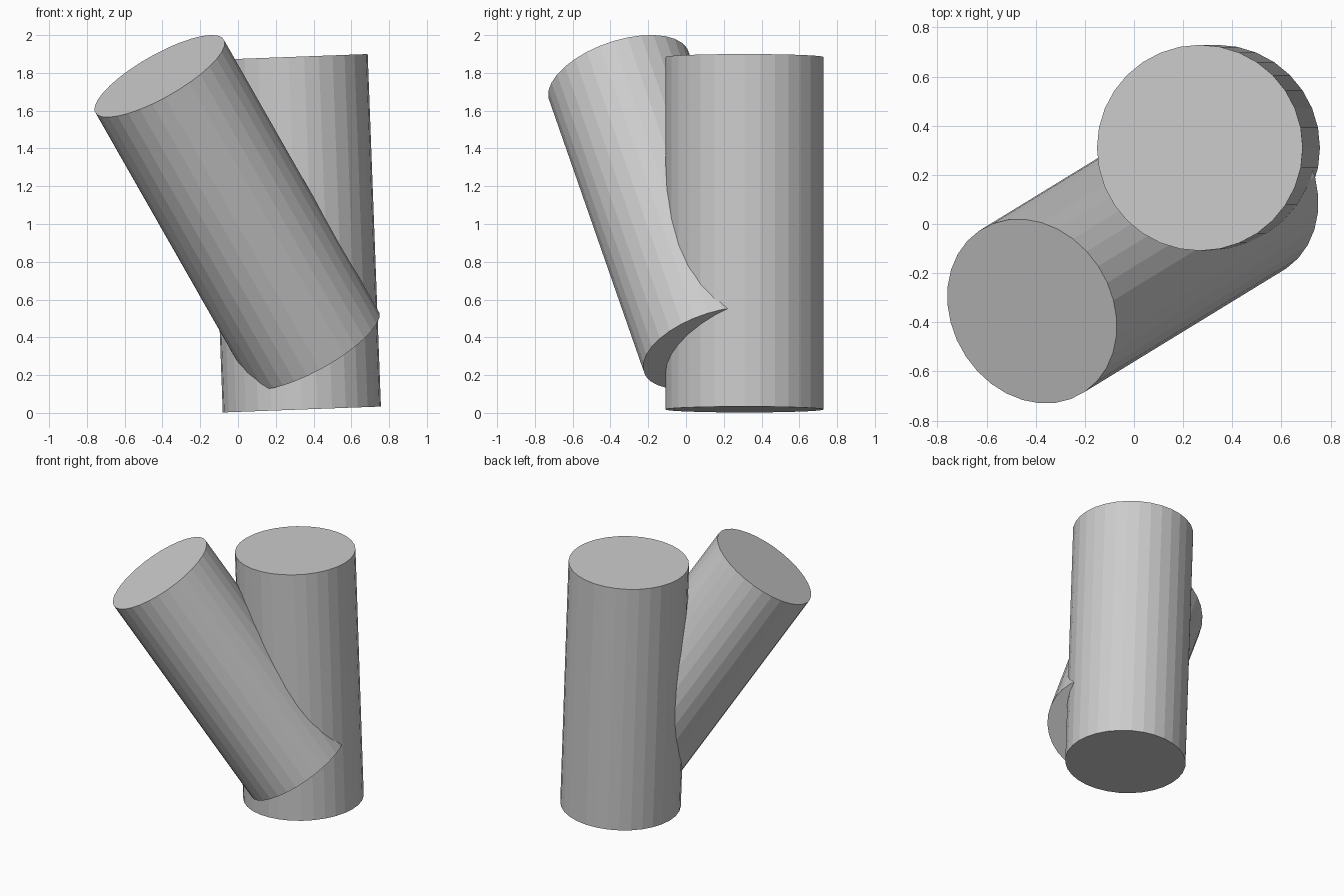
import bpy
from mathutils import Vector

if "Cube" in bpy.data.objects:
    bpy.data.objects.remove(bpy.data.objects["Cube"])


def rod(name, bottom, top, radius):
    """Flat-shaded 32-sided cylinder between two end centres."""
    a, b = Vector(bottom), Vector(top)
    axis = b - a
    bpy.ops.mesh.primitive_cylinder_add(
        vertices=32, radius=radius, depth=axis.length, location=(a + b) / 2)
    ob = bpy.context.object
    ob.name = name
    ob.rotation_mode = 'QUATERNION'
    ob.rotation_quaternion = Vector((0, 0, 1)).rotation_difference(axis)
    return ob


# Nearly upright post
rod("upright_cylinder", (0.338, 0.31, 0.018), (0.268, 0.31, 1.884), 0.419)

# Leaning branch that runs into the post
rod("leaning_cylinder", (0.405, 0.147, 0.343), (-0.415, -0.355, 1.783), 0.392)
